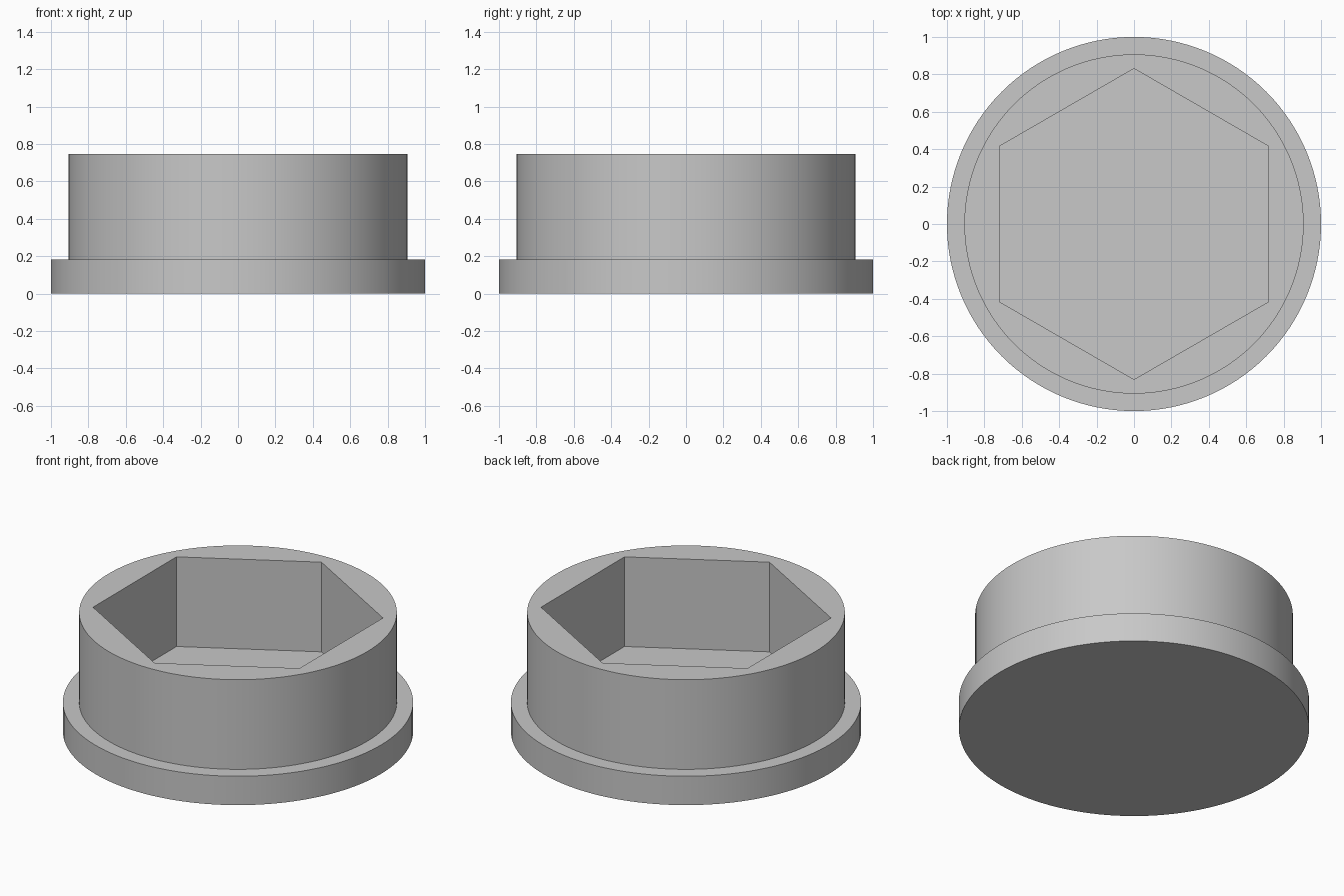
import bpy
import bmesh
import math

cube = bpy.data.objects.get("Cube")
if cube:
    bpy.data.objects.remove(cube, do_unlink=True)

FLANGE_R, FLANGE_H = 1.0, 0.182
COLLAR_R, TOP = 0.907, 0.747
SOCKET_R = 0.831
SEGMENTS = 128

# Plain grey material
grey = bpy.data.materials.new("light grey")
grey.use_nodes = True
colour = (0.58, 0.58, 0.58, 1)
grey.diffuse_color = colour
grey.node_tree.nodes["Principled BSDF"].inputs["Base Color"].default_value = colour


def stack_rings(name, rings, sides, turn=0.0):
    """Closed solid through a list of (radius, height) rings."""
    bm = bmesh.new()
    loops = []
    for radius, z in rings:
        angles = [turn + math.tau * i / sides for i in range(sides)]
        loops.append([bm.verts.new((radius * math.cos(a), radius * math.sin(a), z))
                      for a in angles])
    for low, high in zip(loops, loops[1:]):
        for i in range(sides):
            j = (i + 1) % sides
            bm.faces.new((low[i], low[j], high[j], high[i]))
    bm.faces.new(loops[0][::-1])
    bm.faces.new(loops[-1])
    mesh = bpy.data.meshes.new(name)
    bm.to_mesh(mesh)
    bm.free()
    mesh.materials.append(grey)
    obj = bpy.data.objects.new(name, mesh)
    bpy.context.collection.objects.link(obj)
    return obj


# Flanged round body
body = stack_rings("flanged_body", [(FLANGE_R, 0), (FLANGE_R, FLANGE_H),
                                    (COLLAR_R, FLANGE_H), (COLLAR_R, TOP)], SEGMENTS)

# Hexagonal socket, points towards front and back
cutter = stack_rings("socket_cutter", [(SOCKET_R, FLANGE_H), (SOCKET_R, TOP + 0.2)],
                     6, math.pi / 6)
cutter.hide_render = True
cut = body.modifiers.new("hex_socket", 'BOOLEAN')
cut.operation = 'DIFFERENCE'
cut.solver = 'EXACT'
cut.object = cutter

bpy.ops.object.select_all(action='DESELECT')
body.select_set(True)
bpy.context.view_layer.objects.active = body
bpy.ops.object.modifier_apply(modifier=cut.name)
bpy.data.objects.remove(cutter, do_unlink=True)

# Smooth round walls with crisp edges
bpy.ops.object.shade_smooth_by_angle(angle=math.radians(30))
